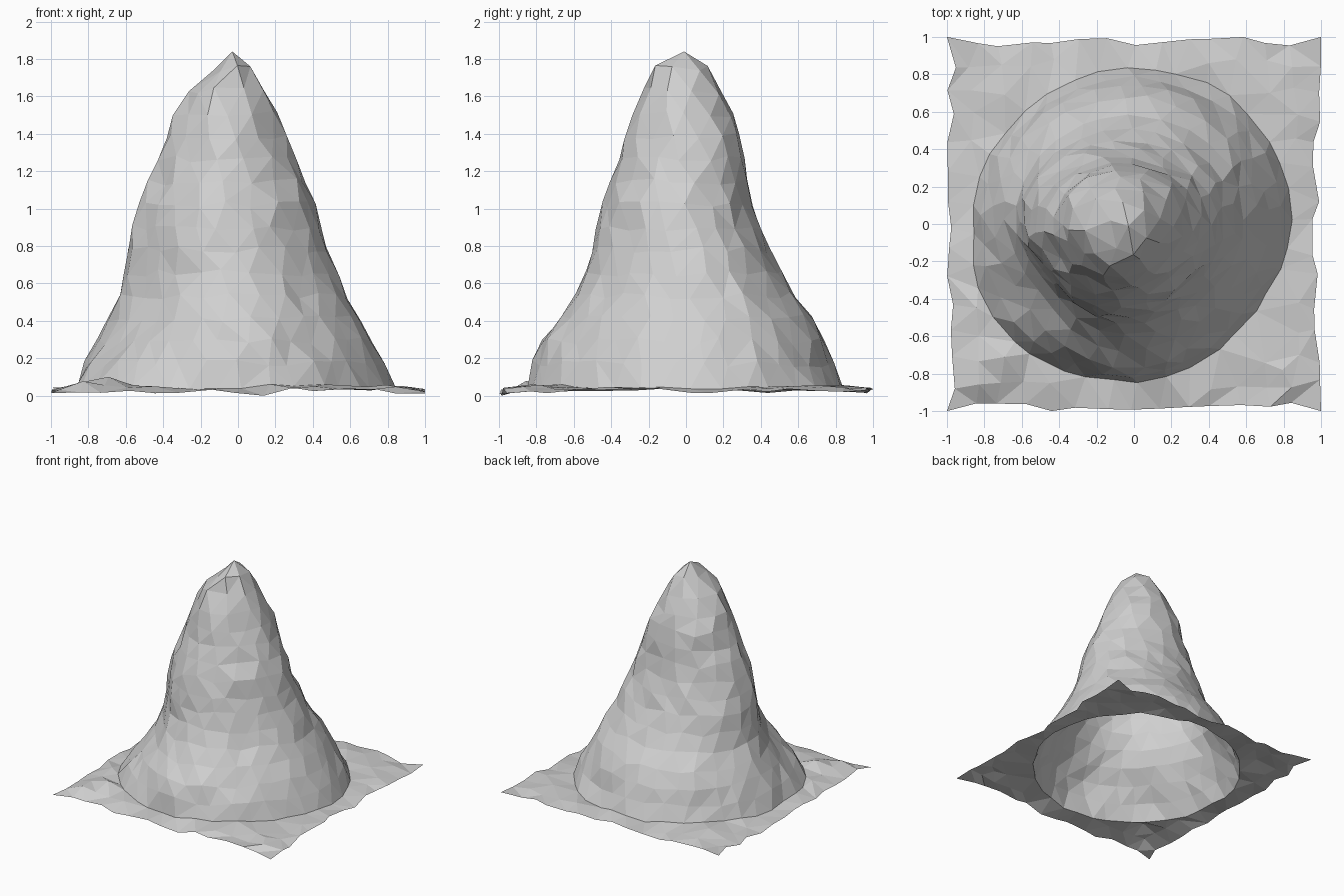
import bpy
import bmesh
import math
import random
from mathutils import Vector
from mathutils.geometry import delaunay_2d_cdt

random.seed(7)
cube = bpy.data.objects.get("Cube")
if cube:
    bpy.data.objects.remove(cube, do_unlink=True)

FACET = 0.145        # typical facet size
PLAIN = 0.028        # mean height of the plain
RING_STEP = 0.1214   # height between mountain rings
PEAK = Vector((-0.03, -0.01, 1.84))

# Mountain outline: height, reach to -x, +x, -y, +y, scale of the hollow flank
OUTLINE = [
    (0.05, 0.85, 0.84, 0.84, 0.83, 1.06),
    (0.17, 0.81, 0.78, 0.81, 0.78, 1),
    (0.3, 0.76, 0.71, 0.76, 0.74, 0.92),
    (0.45, 0.68, 0.63, 0.66, 0.66, 0.87),
    (0.58, 0.63, 0.57, 0.55, 0.54, 0.87),
    (0.8, 0.6, 0.48, 0.5, 0.44, 0.88),
    (1.0, 0.55, 0.41, 0.46, 0.36, 0.87),
    (1.2, 0.47, 0.34, 0.37, 0.32, 0.88),
    (1.45, 0.37, 0.24, 0.31, 0.28, 0.88),
    (1.6, 0.31, 0.17, 0.24, 0.21, 0.9),
    (1.76, 0.12, 0.07, 0.16, 0.11, 1),
]


def outline_at(z):
    """Interpolated reach of the mountain at a height."""
    for low, high in zip(OUTLINE, OUTLINE[1:]):
        if z <= high[0]:
            t = (z - low[0]) / (high[0] - low[0])
            return [a + (b - a) * t for a, b in zip(low[1:], high[1:])]
    return OUTLINE[-1][1:]


def lobe(angle, degrees):
    """One in the given direction, fading to nothing 45 degrees away."""
    return max(0, math.cos(angle - math.radians(degrees))) ** 8


def wobble(size):
    return random.uniform(-size, size)


flat = []     # layout used for triangulating
solid = []    # matching points in space


def add(layout, point):
    flat.append(Vector(layout))
    solid.append(Vector(point))


# Mountain: rings of points, the layout radius shrinking so facets stay even
z, layout_radius = OUTLINE[0][0], 0.85
while z < OUTLINE[-1][0]:
    left, right, front, back, hollow = outline_at(z)
    cx, cy = (right - left) / 2, (back - front) / 2
    rx, ry = (right + left) / 2, (back + front) / 2
    mean = (rx + ry) / 2
    count = max(6, round(math.tau * mean / FACET))
    turn = random.random()
    for i in range(count):
        a = math.tau * (i + turn + wobble(0.2)) / count
        swell = 1.005 + wobble(0.011) / max(mean, 0.2)
        swell *= 1 + (hollow - 1) * lobe(a, 215) - 0.06 * lobe(a, 320) + 0.02 * lobe(a, 35)
        height = z + wobble(0.02 if z > 0.1 else 0.015)
        add((layout_radius * math.cos(a), layout_radius * math.sin(a)),
            (cx + rx * swell * math.cos(a), cy + ry * swell * math.sin(a), height))
    z += RING_STEP
    slope = math.hypot(RING_STEP, mean - sum(outline_at(z)[:4]) / 4)
    layout_radius *= math.exp(-slope / mean)
add((0, 0), PEAK)

# Plain: a jittered grid around the foot with a ragged border
steps = 14


def add_plain(u, v, shift):
    x, y = u, v
    on_x, on_y = abs(u) > 0.999, abs(v) > 0.999
    if not (on_x and on_y):
        x = u * (1 - random.uniform(0, 0.05)) if on_x else u + wobble(shift)
        y = v * (1 - random.uniform(0, 0.05)) if on_y else v + wobble(shift)
    # The ground climbs from the border to the foot, most below the hollow flank
    climb = 0.09 + 0.16 * lobe(math.atan2(v, u), 220)
    rise = climb * (1 - max(abs(u), abs(v)))
    # Inner points are nudged in the layout too, so the grid does not show
    layout = (u, v) if on_x or on_y else (u + (x - u) / 2, v + (y - v) / 2)
    add(layout, (x, y, PLAIN + rise + wobble(0.016)))


for i in range(steps + 1):
    for j in range(steps + 1):
        u, v = 2 * i / steps - 1, 2 * j / steps - 1
        if math.hypot(u, v) > 0.94 or max(abs(u), abs(v)) > 0.999:
            add_plain(u, v, 0.03)
        # Finer ground in the front left corner
        if 0.5 < u < 0.8 and -0.8 < v < -0.4 and math.hypot(u, v) > 0.94:
            add_plain(u + 1 / steps, v - 1 / steps, 0.015)

# Rest the lowest point on the floor
lowest = min(solid, key=lambda p: p.z)
lowest.z = 0

# Triangulate the layout, then lift it into space
verts, _, faces, origins, _, _ = delaunay_2d_cdt(flat, [], [], 0, 1e-6)
bm = bmesh.new()
points = [bm.verts.new(solid[o[0]]) for o in origins]
for face in faces:
    bm.faces.new([points[k] for k in face])
bm.normal_update()
if sum(f.normal.z for f in bm.faces) < 0:
    bmesh.ops.reverse_faces(bm, faces=bm.faces[:])

mesh = bpy.data.meshes.new("mountain")
bm.to_mesh(mesh)
bm.free()
mountain = bpy.data.objects.new("mountain", mesh)
bpy.context.collection.objects.link(mountain)

# Plain grey rock
rock = bpy.data.materials.new("grey rock")
rock.use_nodes = True
colour = (0.63, 0.63, 0.63, 1)
rock.diffuse_color = colour
shader = rock.node_tree.nodes["Principled BSDF"]
shader.inputs["Base Color"].default_value = colour
shader.inputs["Roughness"].default_value = 0.9
mesh.materials.append(rock)
